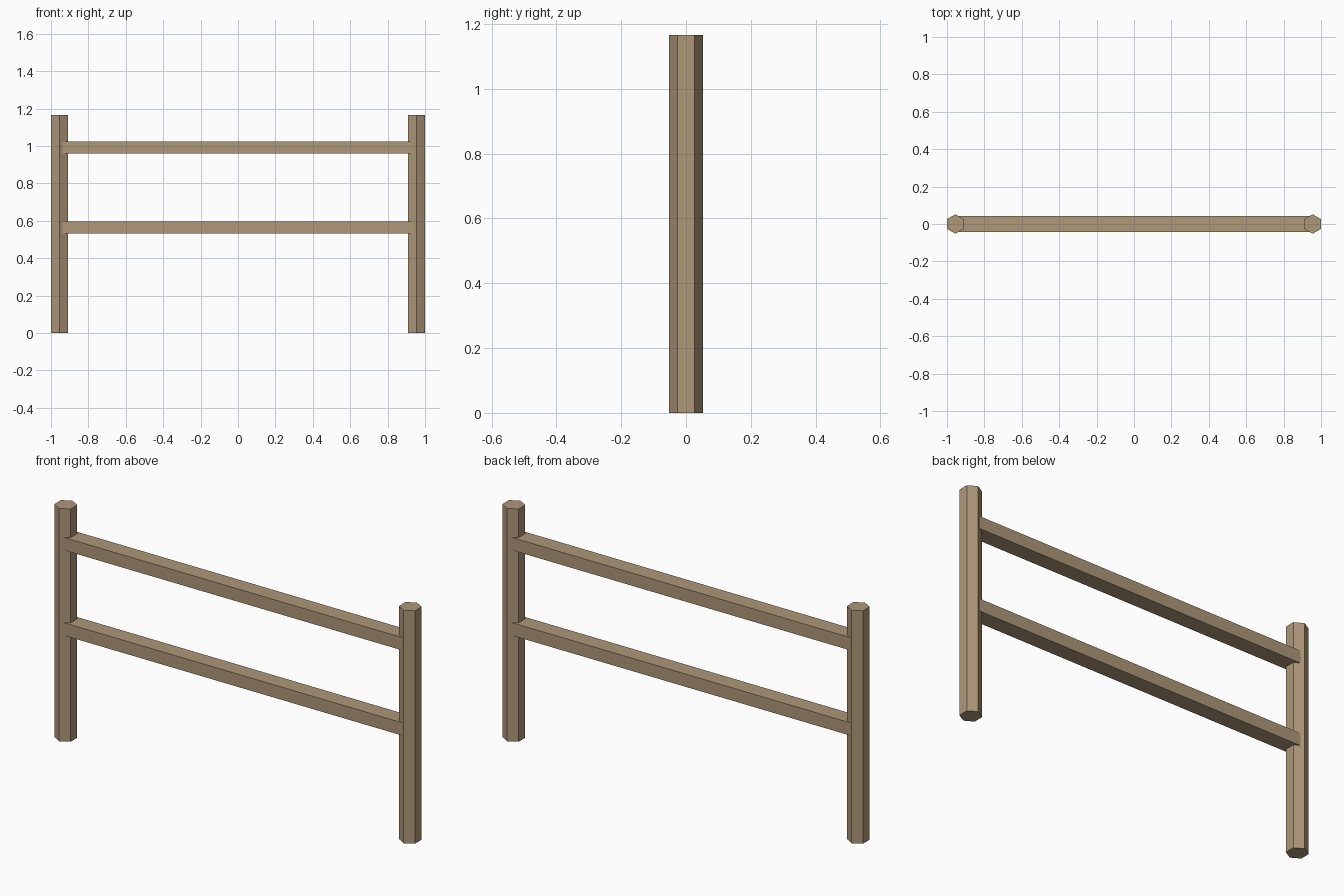
import bpy, math

if "Cube" in bpy.data.objects:
    bpy.data.objects.remove(bpy.data.objects["Cube"])

wood = bpy.data.materials.new("wood")
wood.diffuse_color = (0.42, 0.31, 0.19, 1)
wood.use_nodes = True
wood.node_tree.nodes["Principled BSDF"].inputs["Base Color"].default_value = wood.diffuse_color

POST_X, POST_R, POST_H = 0.955, 0.052, 1.167


def finish(name):
    ob = bpy.context.object
    ob.name = name
    ob.data.materials.append(wood)
    return ob


# Hexagonal posts, corners pointing to front and back
for side, x in (("left", -POST_X), ("right", POST_X)):
    bpy.ops.mesh.primitive_cylinder_add(vertices=6, radius=POST_R, depth=POST_H,
                                        location=(x, 0, POST_H / 2))
    finish(side + "_post")

# Square-cut rails, ends let into the posts
for level, z in (("lower", 0.564), ("upper", 0.991)):
    bpy.ops.mesh.primitive_cube_add(size=1, location=(0, 0, z))
    rail = finish(level + "_rail")
    rail.scale = (2 * POST_X, 0.084, 0.064)
    bpy.ops.object.transform_apply(location=False, rotation=False, scale=True)
